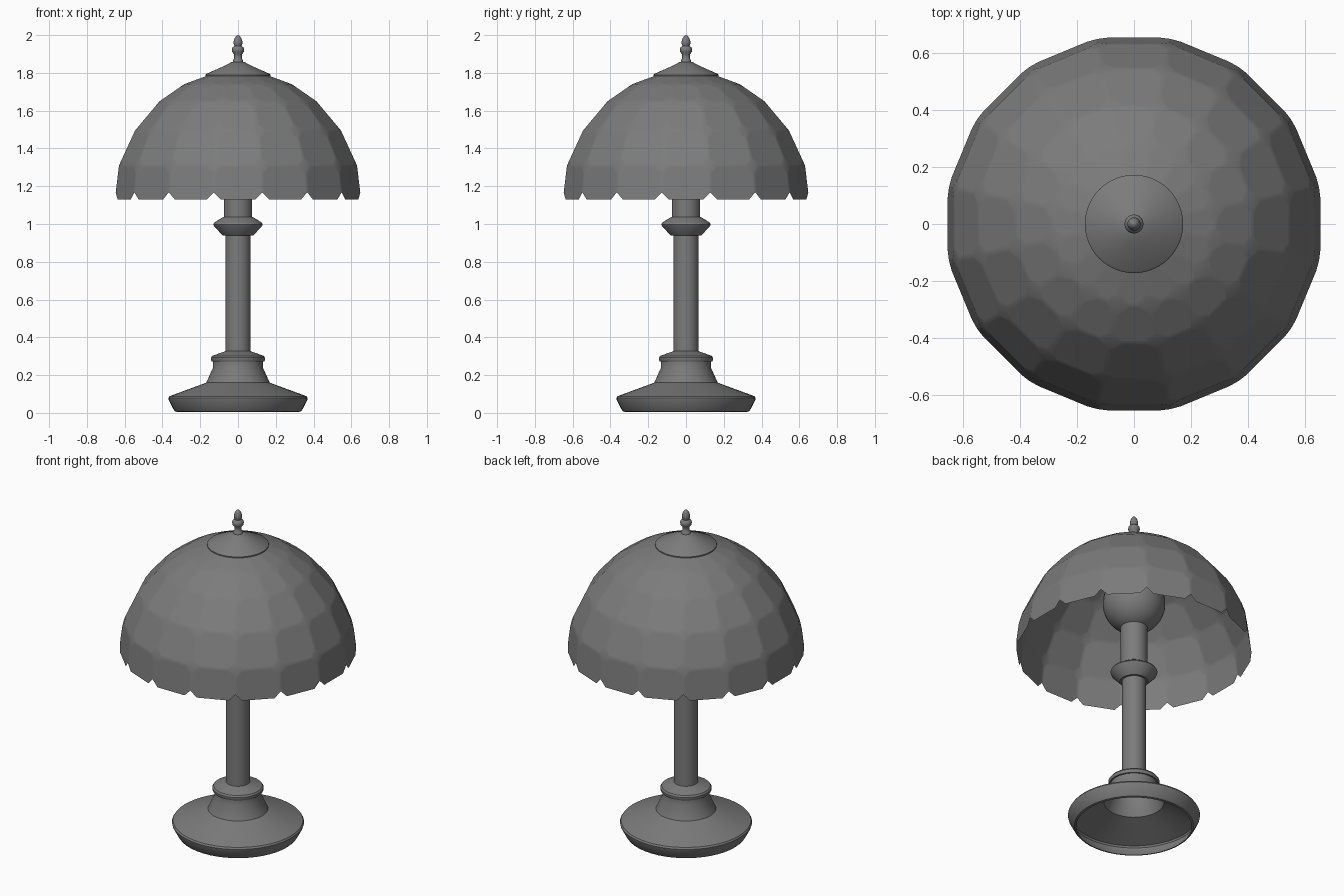
import bpy, bmesh
from math import pi, cos, sin, radians

if "Cube" in bpy.data.objects:
    bpy.data.objects.remove(bpy.data.objects["Cube"], do_unlink=True)

GREY = (0.2, 0.2, 0.2, 1)
mat = bpy.data.materials.new("dark grey")
mat.use_nodes = True
mat.diffuse_color = GREY
mat.node_tree.nodes["Principled BSDF"].inputs["Base Color"].default_value = GREY


def finish(name, bm, angle):
    mesh = bpy.data.meshes.new(name)
    bm.to_mesh(mesh)
    bm.free()
    obj = bpy.data.objects.new(name, mesh)
    bpy.context.collection.objects.link(obj)
    mesh.materials.append(mat)
    bpy.ops.object.select_all(action="DESELECT")
    obj.select_set(True)
    bpy.context.view_layer.objects.active = obj
    bpy.ops.object.shade_smooth_by_angle(angle=radians(angle))
    return obj


def revolve(bm, profile, sides, turn=0.0):
    """Sweep (radius, height) points around the z axis, bottom to top."""
    rings = []
    for r, z in profile:
        angles = [turn + 2 * pi * i / sides for i in range(sides)]
        rings.append([bm.verts.new((r * cos(a), r * sin(a), z)) for a in angles])
    for low, high in zip(rings, rings[1:]):
        for i in range(sides):
            j = (i + 1) % sides
            bm.faces.new((low[i], low[j], high[j], high[i]))


def lathe(name, profile, angle=30):
    bm = bmesh.new()
    revolve(bm, profile, 48)
    bmesh.ops.remove_doubles(bm, verts=bm.verts, dist=0.0005)
    return finish(name, bm, angle)


# Hollow foot with a rounded rim, flared neck and ring
lathe("base", [(0.322, 0.005), (0.333, 0.008), (0.341, 0.018), (0.367, 0.068),
               (0.369, 0.078), (0.363, 0.088), (0.168, 0.16), (0.132, 0.24),
               (0.132, 0.272), (0.139, 0.273), (0.143, 0.28), (0.143, 0.292),
               (0.136, 0.302), (0.066, 0.327)])

# Stem in two widths with a collar between them
lathe("lower_stem", [(0, 0.26), (0.067, 0.26), (0.067, 0.96)])
lathe("collar", [(0.067, 0.938), (0.08, 0.938), (0.128, 0.99), (0.131, 0.998),
                 (0.127, 1.006), (0.086, 1.033), (0.076, 1.038)])
lathe("upper_stem", [(0.075, 1.03), (0.075, 1.33)])

# Globe bulb under the shade
bm = bmesh.new()
bmesh.ops.create_uvsphere(bm, u_segments=32, v_segments=20, radius=0.175)
bmesh.ops.translate(bm, verts=bm.verts, vec=(0, 0, 1.44))
finish("bulb", bm, 60)

# Panelled shade: chamfered panel corners, notched along the lower rim
PANELS = 16
half = pi / PANELS
dome = [(0.652, 1.13), (0.63, 1.31), (0.545, 1.495), (0.415, 1.65),
        (0.285, 1.74), (0.15, 1.79)]
bm = bmesh.new()
revolve(bm, [(r / cos(half), z) for r, z in dome], PANELS, half)
bmesh.ops.bevel(bm, geom=bm.verts[:], offset=0.038, offset_type="OFFSET",
                affect="VERTICES", segments=1)
notches = [f for f in bm.faces if len(f.verts) == 3 and f.calc_center_median().z < 1.2]
bmesh.ops.delete(bm, geom=notches, context="FACES")
panels = [f for f in bm.faces if len(f.verts) > 4]
bmesh.ops.inset_individual(bm, faces=panels, thickness=0.012)
finish("shade", bm, 60)

# Cap over the top opening
lathe("cap", [(0.14, 1.778), (0.165, 1.778), (0.172, 1.783), (0.172, 1.789),
              (0.165, 1.796), (0.07, 1.838), (0.035, 1.857), (0, 1.862)])

# Turned finial
lathe("finial", [(0.027, 1.85), (0.027, 1.868), (0.02, 1.874), (0.02, 1.897),
                 (0.03, 1.91), (0.033, 1.922), (0.03, 1.934), (0.019, 1.943),
                 (0.023, 1.955), (0.023, 1.967), (0.017, 1.985), (0.009, 1.997),
                 (0, 2.0)], 50)
